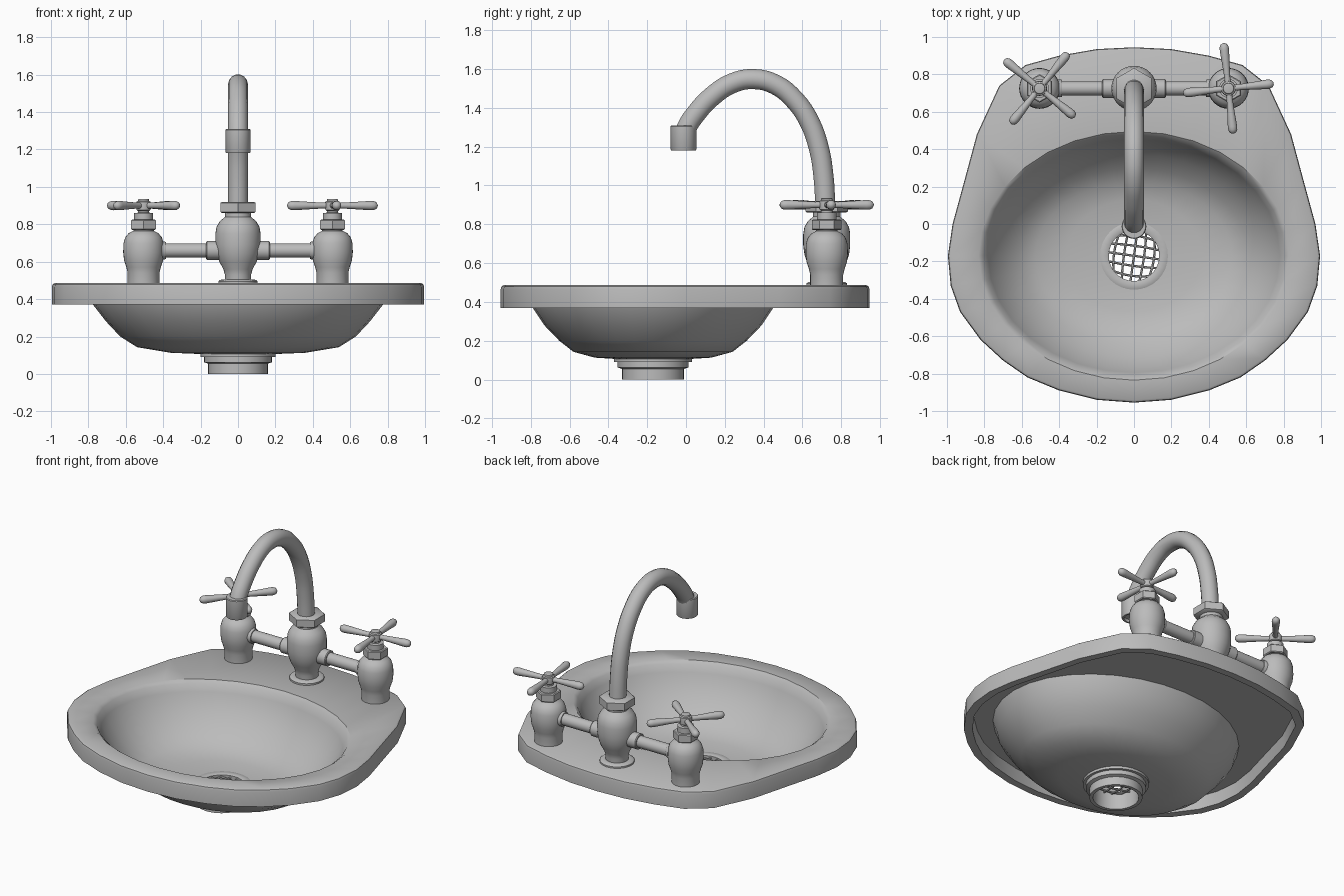
import bpy, bmesh, math
from mathutils import Matrix, Vector

if "Cube" in bpy.data.objects:
    bpy.data.objects.remove(bpy.data.objects["Cube"])

grey = bpy.data.materials.new("plain grey")
grey.diffuse_color = (0.5, 0.5, 0.5, 1)
grey.use_nodes = True
grey.node_tree.nodes["Principled BSDF"].inputs["Base Color"].default_value = grey.diffuse_color


def finish(ob, angle=38):
    ob.data.materials.clear()
    ob.data.materials.append(grey)
    bpy.ops.object.select_all(action='DESELECT')
    ob.select_set(True)
    bpy.context.view_layer.objects.active = ob
    bpy.ops.object.shade_smooth_by_angle(angle=math.radians(angle))
    return ob


def loft(name, rings, closed=False, matrix=Matrix()):
    """Skin a list of equal-length rings; cap the ends or join last to first."""
    bm = bmesh.new()
    vs = [[bm.verts.new(matrix @ Vector(p)) for p in ring] for ring in rings]
    n = len(vs[0])
    pairs = list(zip(vs, vs[1:]))
    if closed:
        pairs.append((vs[-1], vs[0]))
    else:
        bm.faces.new(vs[0])
        bm.faces.new(vs[-1])
    for a, b in pairs:
        for i in range(n):
            j = (i + 1) % n
            bm.faces.new((a[i], a[j], b[j], b[i]))
    bmesh.ops.recalc_face_normals(bm, faces=bm.faces)
    me = bpy.data.meshes.new(name)
    bm.to_mesh(me)
    bm.free()
    ob = bpy.data.objects.new(name, me)
    bpy.context.collection.objects.link(ob)
    return finish(ob)


def ellipse(rx, ry, z, cy=0.0, n=32):
    # starts at +y and runs clockwise, like the rim outline
    return [(rx * math.sin(2 * math.pi * i / n), cy + ry * math.cos(2 * math.pi * i / n), z)
            for i in range(n)]


def lathe(name, profile, matrix=Matrix(), n=32, closed=False):
    return loft(name, [ellipse(r, r, z, 0, n) for r, z in profile], closed, matrix)


def wire(name, points, radius, kind='POLY', res=3):
    cu = bpy.data.curves.new(name, 'CURVE')
    cu.dimensions = '3D'
    cu.bevel_depth = radius
    cu.bevel_resolution = res
    cu.use_fill_caps = True
    sp = cu.splines.new(kind)
    if kind == 'BEZIER':
        sp.bezier_points.add(len(points) - 1)
        for bp, p in zip(sp.bezier_points, points):
            bp.co = p
            bp.handle_left_type = bp.handle_right_type = 'AUTO'
        sp.resolution_u = 4
    else:
        sp.points.add(len(points) - 1)
        for q, p in zip(sp.points, points):
            q.co = (*p, 1)
    ob = bpy.data.objects.new(name, cu)
    bpy.context.collection.objects.link(ob)
    bpy.ops.object.select_all(action='DESELECT')
    ob.select_set(True)
    bpy.context.view_layer.objects.active = ob
    bpy.ops.object.convert(target='MESH')
    return finish(bpy.context.view_layer.objects.active)


# Basin: rim outline (right half, back to front), mirrored and lofted into the bowl
CY = -0.17
half = [(0, .945), (.2, .935), (.4, .9), (.58, .85), (.72, .74), (.84, .48), (.91, .22),
        (.97, 0), (.995, CY), (.98, -.33), (.93, -.47), (.82, -.62), (.7, -.73),
        (.57, -.82), (.4, -.89), (.2, -.94), (0, -.955)]
outline = half + [(-x, y) for x, y in half[-2:0:-1]]


def rim(s, z):
    return [(x * s, y * s, z) for x, y in outline]


inside = [(.83, .665, .483), (.805, .645, .465), (.78, .625, .42), (.755, .603, .37),
          (.69, .545, .285), (.615, .468, .21), (.525, .395, .158), (.36, .3, .13),
          (.17, .17, .12)]
outside = [(.17, .17, .105), (.36, .3, .113), (.54, .41, .143), (.63, .483, .2),
           (.705, .56, .28), (.775, .62, .37), (.805, .645, .45)]
rings = [rim(.94, .45), rim(.95, .37), rim(1, .37), rim(1, .465), rim(.996, .479), rim(.985, .486)]
rings += [ellipse(a, b, z, CY) for a, b, z in inside + outside]
loft("basin", rings, closed=True)

# Drain: flanged hollow outlet and strainer wires
drain = Matrix.Translation((0, CY, 0))
lathe("drain_outlet", [(.135, .118), (.145, .123), (.178, .123), (.2, .108), (.2, .09),
                       (.182, .09), (.182, .062), (.16, .055), (.16, 0), (.138, 0)],
      drain, closed=True)
turn = Matrix.Translation((0, CY, .105)) @ Matrix.Rotation(math.radians(-8), 4, 'Z')
for k in range(-2, 3):
    o = k * .048
    h = math.sqrt(.137 ** 2 - o ** 2)
    for axis in range(2):
        pts = []
        for i in range(9):
            t = -1 + i / 4
            p = (o * (1 + .12 * (1 - t * t)), t * h)
            x, y = p if axis == 0 else (p[1], p[0])
            pts.append(turn @ Vector((x, y, -.012 * (1 - (x * x + y * y) / .019))))
        wire("strainer_wire", pts, .006, res=1)

# Centre column of the tap
FY = .725
centre = Matrix.Translation((0, FY, 0))
lathe("centre_base_flange", [(.105, .475), (.105, .495), (.095, .503), (.07, .505)], centre)
lathe("centre_body", [(.07, .48), (.07, .53), (.078, .56), (.1, .6), (.115, .645), (.121, .69),
                      (.121, .75), (.115, .785), (.098, .815), (.075, .835), (.07, .84),
                      (.07, .87)], centre)
lathe("centre_hex_nut", [(.1, .86), (.109, .866), (.109, .914), (.1, .92)], centre, n=6)

# Swan-neck spout and nozzle
path = [(.718, .9), (.708, 1.05), (.685, 1.19), (.635, 1.33), (.56, 1.44), (.46, 1.52),
        (.345, 1.548), (.235, 1.525), (.13, 1.455), (.055, 1.375), (.005, 1.3), (-.01, 1.25)]
wire("spout", [(0, y, z) for y, z in path], .053, 'BEZIER', 5)
lathe("nozzle", [(.04, 1.31), (.062, 1.31), (.066, 1.305), (.066, 1.185), (.063, 1.18),
                 (.052, 1.18), (.052, 1.2)], Matrix.Translation((0, -.013, 0)))

# Side valves, connecting pipes and cross handles
for side, label, spin in ((-1, "left", 51), (1, "right", 6)):
    base = Matrix.Translation((side * .505, FY, 0))
    lathe(label + "_valve_body", [(.085, .475), (.085, .54), (.092, .57), (.104, .605),
                                  (.109, .65), (.107, .7), (.098, .73), (.08, .752),
                                  (.055, .765), (.055, .78)], base)
    lathe(label + "_valve_nut", [(.07, .77), (.076, .775), (.076, .82), (.07, .825)], base, n=6)
    lathe(label + "_valve_stem", [(.05, .82), (.05, .86), (.03, .862), (.03, .88)], base)
    lathe(label + "_handle_hub", [(.025, .868), (.038, .877), (.04, .9), (.038, .92),
                                  (.03, .924), (.028, .934), (.02, .936)], base, n=24)
    for q in range(4):
        m = (base @ Matrix.Translation((0, 0, .9))
             @ Matrix.Rotation(math.radians(spin + 90 * q), 4, 'Z')
             @ Matrix.Rotation(math.pi / 2, 4, 'Y'))
        lathe(label + "_handle_spoke", [(.017, .02), (.016, .06), (.02, .13), (.025, .205),
                                        (.024, .222), (.018, .236), (.006, .243)], m, n=16)
    along = Matrix.Translation((0, FY, .66)) @ Matrix.Rotation(side * math.pi / 2, 4, 'Y')
    lathe(label + "_pipe", [(.038, .1), (.038, .43)], along)
    lathe(label + "_pipe_inner_collar", [(.05, .1), (.05, .165), (.046, .17)], along)
    lathe(label + "_pipe_outer_collar", [(.044, .385), (.047, .39), (.047, .43)], along)
